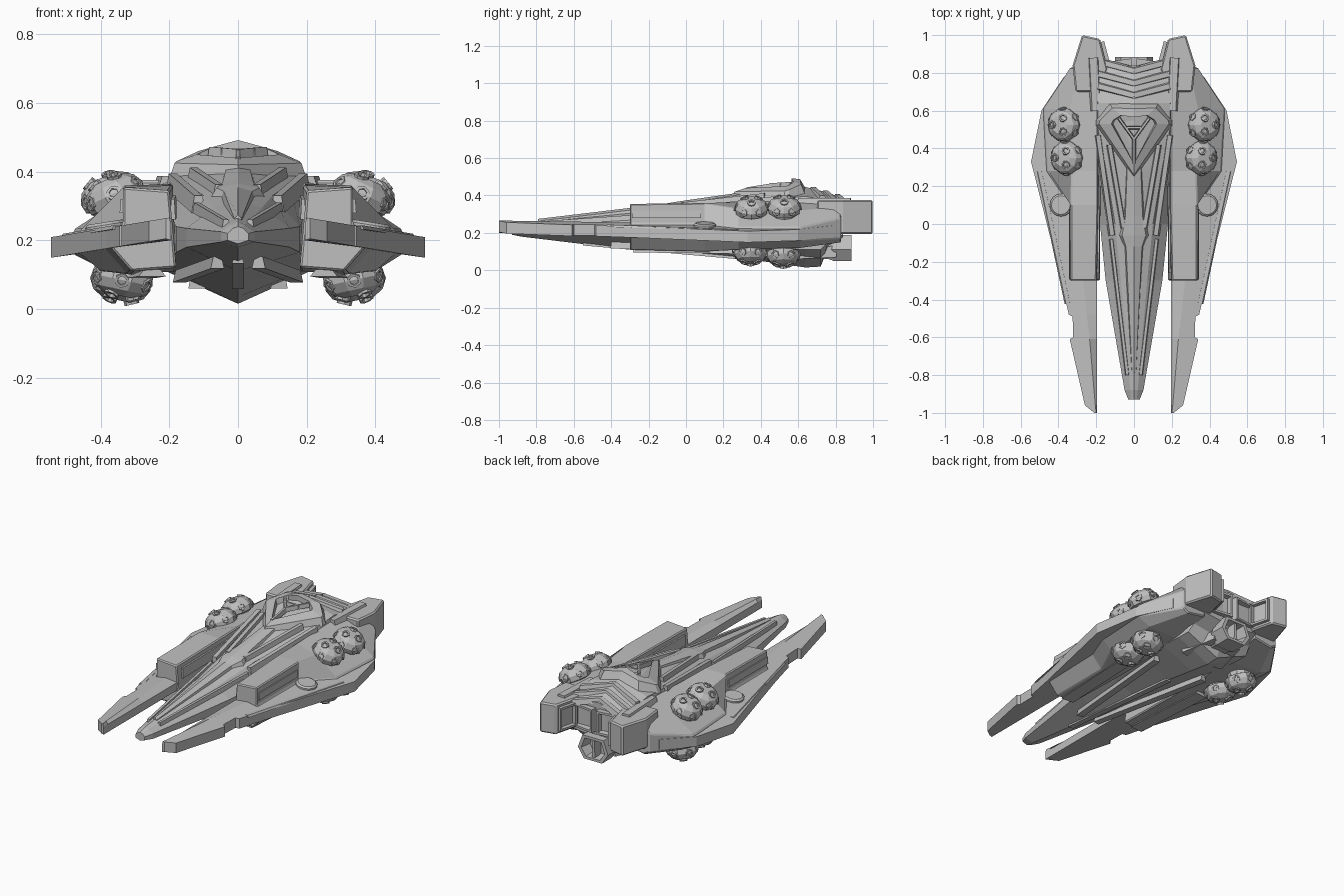
import bpy
import bmesh
from math import cos, sin, pi, radians
from mathutils import Matrix, Vector

cube = bpy.data.objects.get("Cube")
if cube:
    bpy.data.objects.remove(cube)

grey = bpy.data.materials.new("hull_grey")
grey.use_nodes = True
grey.diffuse_color = (0.52, 0.52, 0.52, 1)
grey.node_tree.nodes["Principled BSDF"].inputs["Base Color"].default_value = (0.52, 0.52, 0.52, 1)


def finish(name, bm, mirror=False, bevel=0):
    """Turn a bmesh into a flat shaded object, optionally mirrored across x."""
    bmesh.ops.recalc_face_normals(bm, faces=bm.faces)
    mesh = bpy.data.meshes.new(name)
    bm.to_mesh(mesh)
    bm.free()
    mesh.materials.append(grey)
    obj = bpy.data.objects.new(name, mesh)
    bpy.context.collection.objects.link(obj)
    if bevel:
        mod = obj.modifiers.new("edge_bevel", 'BEVEL')
        mod.width = bevel
        mod.segments = 1
        mod.limit_method = 'ANGLE'
        mod.angle_limit = radians(35)
    if mirror:
        mod = obj.modifiers.new("mirror", 'MIRROR')
        mod.use_clip = False
        mod.use_mirror_merge = False
    return obj


def add_loft(bm, rings):
    """Skin a series of closed rings and cap both ends."""
    loops = [[bm.verts.new(p) for p in ring] for ring in rings]
    count = len(loops[0])
    for a, b in zip(loops, loops[1:]):
        for i in range(count):
            j = (i + 1) % count
            bm.faces.new((a[i], a[j], b[j], b[i]))
    bm.faces.new(loops[0])
    bm.faces.new(loops[-1])


def loft(name, rings, mirror=False, bevel=0):
    bm = bmesh.new()
    add_loft(bm, rings)
    return finish(name, bm, mirror, bevel)


def both_sides(half):
    """Complete a half ring that starts and ends on the centre plane."""
    return half + [(-x, y, z) for x, y, z in reversed(half[1:-1])]


def bar(name, start, end, width, height, mirror=True, taper=1.0):
    """Chamfered bar between two points, lying on the hull."""
    p, q = Vector(start), Vector(end)
    side = (q - p).cross(Vector((0, 0, 1))).normalized() * width / 2
    up = Vector((0, 0, height / 2))
    def ring(c, s):
        return [c - side * s - up, c + side * s - up, c + side * s * 0.6 + up, c - side * s * 0.6 + up]
    return loft(name, [ring(p, 1), ring(q, taper)], mirror)


def add_lathe(bm, profile, sides, matrix):
    add_loft(bm, [[matrix @ Vector((r * cos(2 * pi * i / sides), r * sin(2 * pi * i / sides), h))
                   for i in range(sides)] for r, h in profile])


def nozzle(name, center, size, turn, mirror=True):
    """Square frame with a recessed panel facing backwards."""
    bm = bmesh.new()
    bmesh.ops.create_cube(bm, size=1)
    bmesh.ops.scale(bm, vec=size, verts=bm.verts)
    bm.normal_update()
    back = [f for f in bm.faces if f.normal.y > 0.9]
    bmesh.ops.inset_region(bm, faces=back, thickness=0.018)
    bmesh.ops.inset_region(bm, faces=back, thickness=0.006, depth=-0.03)
    bm.transform(Matrix.Translation(center) @ Matrix.Rotation(turn, 4, 'Z'))
    return finish(name, bm, mirror)


# Central hull: y, half width, keel, low side, high side, shoulder width, shoulder, ridge
hull_sections = [
    (-0.93, 0.03, 0.19, 0.20, 0.22, 0.015, 0.235, 0.24),
    (-0.88, 0.05, 0.18, 0.195, 0.225, 0.02, 0.245, 0.255),
    (-0.3, 0.15, 0.11, 0.18, 0.235, 0.07, 0.295, 0.315),
    (0, 0.18, 0.095, 0.165, 0.24, 0.10, 0.33, 0.36),
    (0.3, 0.2, 0.065, 0.14, 0.27, 0.15, 0.365, 0.405),
    (0.5, 0.21, 0.035, 0.12, 0.31, 0.19, 0.385, 0.43),
    (0.64, 0.21, 0.015, 0.11, 0.32, 0.19, 0.395, 0.445),
    (0.72, 0.21, 0.02, 0.11, 0.32, 0.19, 0.38, 0.425),
    (0.76, 0.2, 0.12, 0.15, 0.32, 0.19, 0.375, 0.415),
    (0.84, 0.18, 0.17, 0.19, 0.32, 0.17, 0.36, 0.385),
]
loft("central_hull", [both_sides([(0, y, keel), (w, y, low), (w, y, high), (ws, y, sh), (0, y, top)])
                      for y, w, keel, low, high, ws, sh, top in hull_sections])

# Raised spine running from the nose to the canopy
spine = [(-0.79, 0.015, 0.275), (-0.12, 0.06, 0.355), (-0.06, 0.09, 0.365), (0.04, 0.065, 0.38), (0.32, 0.05, 0.42)]
loft("spine", [both_sides([(0, y, z - 0.06), (w, y, z - 0.06), (w * 0.7, y, z - 0.012), (0, y, z)])
               for y, w, z in spine])

# Parallel ribs that sweep back along the upper hull and under the keel
bar("inner_rib", (0.055, -0.02, 0.345), (0.13, 0.42, 0.395), 0.035, 0.035)
bar("outer_rib", (0.115, -0.06, 0.305), (0.19, 0.47, 0.37), 0.04, 0.05)
bar("nose_rib", (0.035, -0.8, 0.245), (0.12, -0.08, 0.295), 0.025, 0.03)
bar("keel_rib", (0.06, -0.4, 0.135), (0.17, 0.4, 0.095), 0.04, 0.035)
bar("keel_spine", (0, -0.55, 0.145), (0, 0.3, 0.07), 0.035, 0.025, mirror=False)

# Canopy with a raised rim and a sunken window
canopy_base = [(0, 0.23, 0.385), (0.2, 0.52, 0.38), (0.2, 0.55, 0.38), (0.13, 0.64, 0.40), (0, 0.65, 0.42)]
canopy_rim = [(0, 0.26, 0.42), (0.185, 0.53, 0.425), (0.18, 0.55, 0.43), (0.115, 0.615, 0.46), (0, 0.61, 0.487)]
window_edge = [(0, 0.32, 0.44), (0.12, 0.53, 0.45), (0.11, 0.55, 0.455), (0.07, 0.575, 0.473), (0, 0.565, 0.492)]
window_floor = [(x * 0.92, y, z - 0.03) for x, y, z in window_edge]
loft("canopy", [both_sides(r) for r in (canopy_base, canopy_rim, window_edge, window_floor)])
bar("window_center_bar", (0, 0.32, 0.43), (0, 0.46, 0.453), 0.02, 0.025, mirror=False)
bar("window_side_bar", (0, 0.45, 0.453), (0.08, 0.56, 0.46), 0.018, 0.025)
bar("window_cross_bar", (-0.05, 0.51, 0.458), (0.05, 0.51, 0.458), 0.018, 0.02, mirror=False)

# Chevron steps on the rear deck
for i, (y, z) in enumerate([(0.68, 0.43), (0.745, 0.412), (0.81, 0.392)]):
    bar(f"deck_chevron_{i + 1}", (0, y, z), (0.19, y + 0.05, z - 0.045), 0.045, 0.03)
bar("deck_rail", (0.2, 0.6, 0.365), (0.215, 0.88, 0.365), 0.07, 0.045)

# Side nacelles, widening towards the back
nacelle_sections = [
    (-0.3, [(0.18, 0.12), (0.31, 0.11), (0.38, 0.19), (0.335, 0.25), (0.335, 0.355), (0.2, 0.345)]),
    (0.1, [(0.18, 0.11), (0.32, 0.10), (0.4, 0.19), (0.335, 0.25), (0.335, 0.36), (0.19, 0.36)]),
    (0.28, [(0.18, 0.11), (0.4, 0.11), (0.48, 0.18), (0.46, 0.23), (0.33, 0.33), (0.19, 0.365)]),
    (0.61, [(0.18, 0.12), (0.4, 0.12), (0.48, 0.16), (0.48, 0.23), (0.34, 0.32), (0.19, 0.375)]),
    (0.83, [(0.18, 0.17), (0.3, 0.15), (0.335, 0.17), (0.335, 0.28), (0.29, 0.34), (0.18, 0.37)]),
]
loft("nacelle", [[(x, y, z) for x, z in pts] for y, pts in nacelle_sections], True, 0.006)
bar("nacelle_side_strip", (0.337, -0.29, 0.30), (0.337, 0.08, 0.30), 0.016, 0.04)
bar("nacelle_inner_strip", (0.19, -0.26, 0.29), (0.185, 0.2, 0.30), 0.016, 0.06)
bar("nacelle_lower_strip", (0.25, -0.28, 0.105), (0.28, 0.25, 0.10), 0.08, 0.02)

# Tilted wing slab with a forward prong: y, ridge x, outer x
wing_sections = [
    (-1.0, 0.2, 0.21), (-0.96, 0.205, 0.26), (-0.61, 0.235, 0.34), (-0.6, 0.235, 0.322),
    (-0.49, 0.25, 0.325), (-0.48, 0.25, 0.345), (-0.3, 0.27, 0.385), (0.33, 0.3, 0.545),
    (0.6, 0.3, 0.49), (0.78, 0.3, 0.37),
]


def wing_top(x):
    return 0.267 - 0.165 * (x - 0.195)


loft("wing", [[(0.195, y, 0.2), (0.195, y, 0.247), (ridge, y, wing_top(ridge)),
               (outer, y, wing_top(outer)), (outer, y, wing_top(outer) - 0.06)]
              for y, ridge, outer in wing_sections], True)
bar("wing_edge_strip", (0.35, -0.42, 0.238), (0.5, 0.28, 0.213), 0.035, 0.012)

# Round hatch on each wing
bm = bmesh.new()
add_lathe(bm, [(0.06, -0.04), (0.06, 0.01), (0.05, 0.018)], 16,
          Matrix.Translation((0.385, 0.1, 0.235)) @ Matrix.Rotation(radians(9), 4, 'Y'))
finish("wing_hatch", bm, True)

# Rear blocks flanking the engine bay
block_outline = [(0.14, 0.82), (0.18, 0.98), (0.275, 1.0), (0.325, 0.84), (0.31, 0.7), (0.17, 0.7)]
loft("rear_block", [[(x, y, z) for x, y in block_outline] for z in (0.195, 0.375)], True, 0.008)
nozzle("block_panel", (0.162, 0.905, 0.285), (0.12, 0.04, 0.14), radians(75))
nozzle("main_nozzle", (0.078, 0.842, 0.28), (0.135, 0.05, 0.14), radians(-8))

# Lower engine with a hollow six sided exhaust
engine_outline = [(-0.06, 0.05), (0.06, 0.05), (0.1, 0.11), (0.07, 0.19), (-0.07, 0.19), (-0.1, 0.11)]


def engine_ring(y, scale):
    return [(x * scale, y, 0.12 + (z - 0.12) * scale) for x, z in engine_outline]


loft("lower_engine", [engine_ring(0.62, 0.8), engine_ring(0.76, 0.85), engine_ring(0.79, 1),
                      engine_ring(0.885, 1), engine_ring(0.885, 0.78), engine_ring(0.82, 0.65)])
bar("engine_divider", (0, 0.8, 0.12), (0, 0.88, 0.12), 0.02, 0.1, mirror=False)
bar("engine_brace", (0.12, 0.58, 0.09), (0.07, 0.8, 0.1), 0.05, 0.06)

# Weapon pods: a ten sided drum with a domed cap and small round ports
pod_profile = [(0.065, -0.06), (0.07, 0.025), (0.086, 0.032), (0.09, 0.062), (0.075, 0.09), (0.045, 0.108)]
port_profile = [(0.022, -0.02), (0.022, 0.008), (0.014, 0.008), (0.011, -0.004)]


def pod(name, base, tilt):
    bm = bmesh.new()
    frame = Matrix.Translation(base) @ Matrix.Rotation(tilt, 4, 'Y')
    add_lathe(bm, pod_profile, 10, frame)
    # Three ports on the dome
    for i in range(3):
        add_lathe(bm, port_profile, 8, frame @ Matrix.Rotation(2 * pi * i / 3, 4, 'Z')
                  @ Matrix.Translation((0.042, 0, 0.105)) @ Matrix.Rotation(radians(25), 4, 'Y'))
    # Six ports around the rim
    for i in range(6):
        add_lathe(bm, port_profile, 6, frame @ Matrix.Rotation(pi * (i + 0.5) / 3, 4, 'Z')
                  @ Matrix.Translation((0.08, 0, 0.062)) @ Matrix.Rotation(radians(70), 4, 'Y'))
    finish(name, bm, True)


pod("upper_front_pod", (0.335, 0.35, 0.28), radians(25))
pod("upper_rear_pod", (0.35, 0.525, 0.285), radians(25))
pod("lower_front_pod", (0.325, 0.345, 0.145), radians(168))
pod("lower_rear_pod", (0.33, 0.52, 0.132), radians(168))
